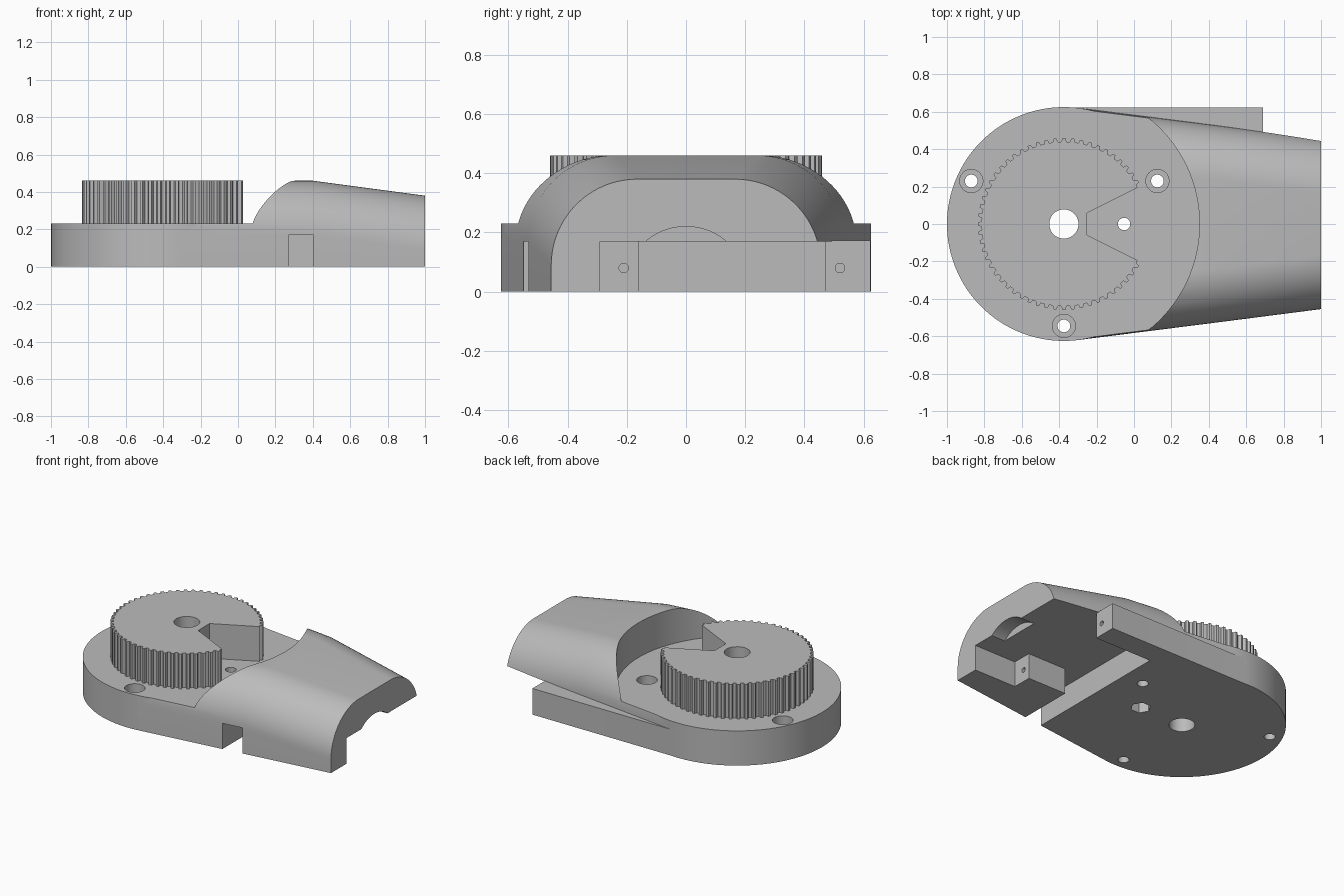
import bpy, bmesh
from math import sin, cos, pi, radians
from mathutils import Matrix

cube = bpy.data.objects.get("Cube")
if cube:
    bpy.data.objects.remove(cube, do_unlink=True)

grey = bpy.data.materials.new("plain_grey")
grey.use_nodes = True
COLOUR = (0.5, 0.5, 0.5, 1)
grey.diffuse_color = COLOUR
grey.node_tree.nodes["Principled BSDF"].inputs["Base Color"].default_value = COLOUR

CX = -0.375          # axis shared by disc, gear and round cut
DECK = 0.23          # height of the disc
TOP = 0.46
ROOF = 0.17          # ceiling of the cavity underneath


def make(name, bm):
    bmesh.ops.recalc_face_normals(bm, faces=bm.faces)
    mesh = bpy.data.meshes.new(name)
    bm.to_mesh(mesh)
    bm.free()
    obj = bpy.data.objects.new(name, mesh)
    bpy.context.collection.objects.link(obj)
    mesh.materials.append(grey)
    return obj


def loft(name, rings):
    """Skin equal-length rings of points and cap both ends."""
    bm = bmesh.new()
    rows = [[bm.verts.new(p) for p in ring] for ring in rings]
    n = len(rows[0])
    for a, b in zip(rows, rows[1:]):
        for i in range(n):
            j = (i + 1) % n
            bm.faces.new((a[i], a[j], b[j], b[i]))
    bm.faces.new(rows[0])
    bm.faces.new(rows[-1])
    return make(name, bm)


def prism(name, outline, z0, z1):
    return loft(name, [[(x, y, z) for x, y in outline] for z in (z0, z1)])


def box(name, x0, x1, y0, y1, z0, z1):
    return prism(name, [(x0, y0), (x1, y0), (x1, y1), (x0, y1)], z0, z1)


def rod(name, x, y, r, z0, z1, sides=40):
    ring = [(x + r * cos(2 * pi * i / sides), y + r * sin(2 * pi * i / sides)) for i in range(sides)]
    return prism(name, ring, z0, z1)


def rod_x(name, y, z, r, x0, x1, sides=24):
    obj = rod(name, 0, 0, r, x0, x1, sides)
    obj.data.transform(Matrix.Translation((0, y, z)) @ Matrix.Rotation(pi / 2, 4, 'Y'))
    return obj


def combine(target, tool, operation='DIFFERENCE'):
    tool.hide_render = True
    mod = target.modifiers.new("combine", 'BOOLEAN')
    mod.operation, mod.solver, mod.object = operation, 'EXACT', tool
    bpy.context.view_layer.objects.active = target
    bpy.ops.object.modifier_apply(modifier=mod.name)
    bpy.data.objects.remove(tool, do_unlink=True)


def section(x, half_width, top, r=0.29, steps=20):
    """Rounded-shoulder arch in the yz plane."""
    arc = [(half_width - r + r * cos(a), top - r + r * sin(a))
           for a in (pi / 2 * i / steps for i in range(steps + 1))]
    right = [(half_width, 0)] + arc
    return [(x, y, z) for y, z in right] + [(x, -y, z) for y, z in reversed(right)]


# Tapered hood with a round bay cut out for the gear
body = loft("body", [section(-0.296, 0.62, TOP), section(0.4, 0.532, TOP), section(1, 0.455, 0.38)])
combine(body, rod("bay_cut", CX, 0, 0.725, DECK, 0.7, 128))

# Round base and straight side rail
combine(body, rod("disc", CX, 0, 0.625, 0, DECK, 128), 'UNION')
combine(body, box("side_rail", CX, 0.69, 0.3, 0.623, 0, 0.173), 'UNION')

# Cavity underneath: main pocket, open rear corner, front slot
combine(body, box("pocket_cut", 0.27, 1.1, -0.16, 0.47, -0.1, ROOF))
combine(body, box("corner_cut", 0.69, 1.1, -0.29, 0.8, -0.1, ROOF))
combine(body, box("slot_cut", 0.27, 0.405, -0.8, 0, -0.1, ROOF))

# Shallow arch in the end wall and two mounting screw holes
combine(body, rod_x("arch_cut", 0, 0.01, 0.21, 0.9, 1.1, 64))
for y in (-0.21, 0.52):
    combine(body, rod_x("mount_hole", y, 0.08, 0.016, 0.58, 0.75))

# Counterbored screw holes around the deck
for x, y in ((-0.87, 0.23), (0.125, 0.23), (CX, -0.545)):
    combine(body, rod("screw_hole", x, y, 0.034, -0.1, 0.3))
    combine(body, rod("counterbore", x, y, 0.062, 0.13, 0.3))

# Axle hole, and pivot hole with hexagonal nut pocket
combine(body, rod("axle_hole", CX, 0, 0.078, -0.1, 0.3))
combine(body, rod("pivot_hole", -0.053, 0, 0.033, -0.1, 0.3))
combine(body, rod("nut_pocket", -0.053, 0, 0.062, -0.1, 0.1, 6))

# Toothed wheel with a wedge removed
TEETH = 60
outline = []
for i in range(TEETH):
    for offset, r in ((-0.3, 0.44), (-0.16, 0.459), (0.16, 0.459), (0.3, 0.44)):
        a = 2 * pi * (i + offset) / TEETH
        outline.append((CX + r * cos(a), r * sin(a)))
gear = prism("gear", outline, DECK, TOP)
combine(gear, prism("wedge_cut", [(-0.25, -0.06), (0.23, -0.3), (0.23, 0.3), (-0.25, 0.06)], 0.1, 0.6))
combine(gear, rod("gear_bore", CX, 0, 0.078, 0.1, 0.6))

# Smooth curved walls, keep edges sharp
for obj, angle in ((body, 25), (gear, 15)):
    bpy.ops.object.select_all(action='DESELECT')
    obj.select_set(True)
    bpy.context.view_layer.objects.active = obj
    bpy.ops.object.shade_smooth_by_angle(angle=radians(angle))
